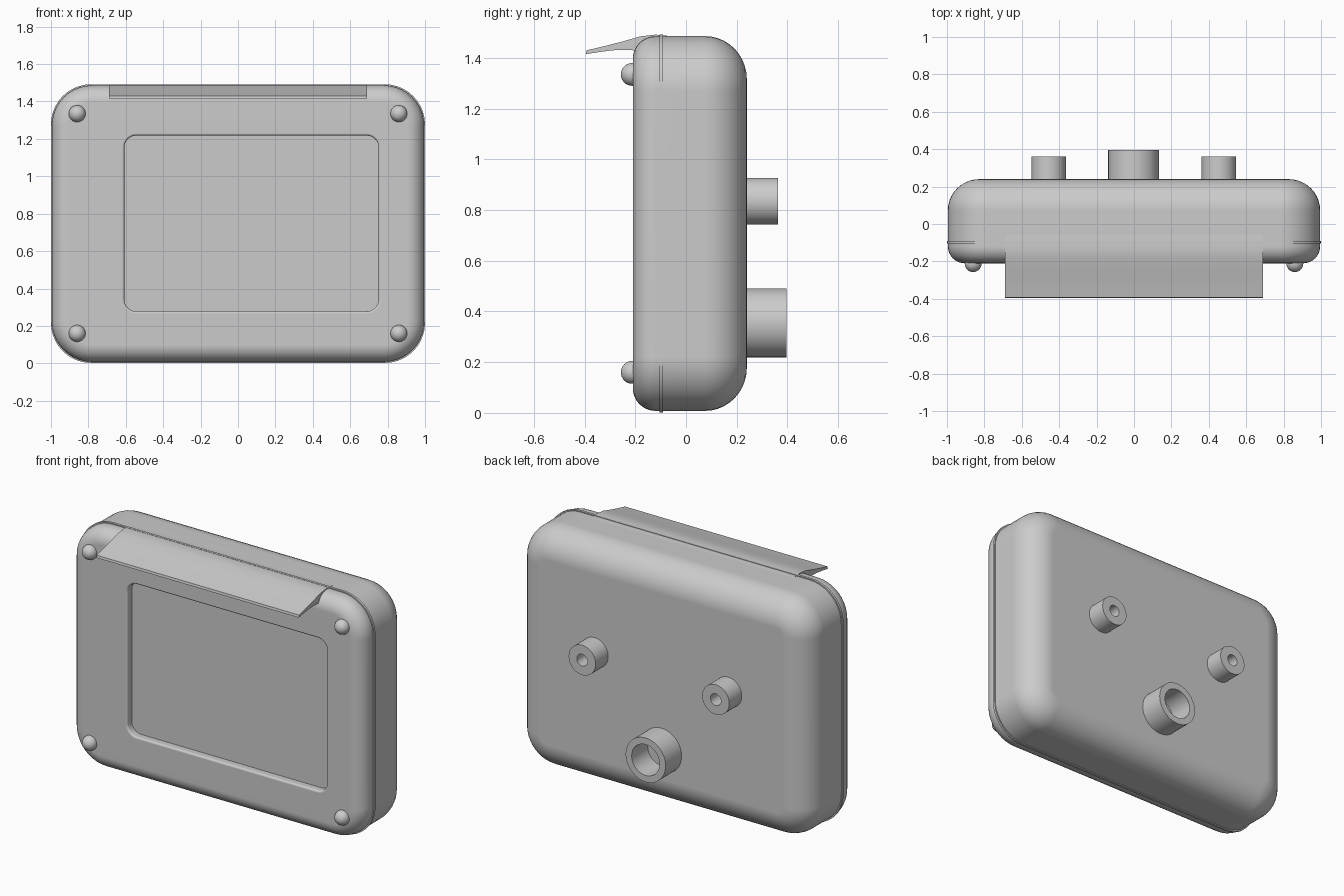
import bpy
import bmesh
from math import sin, cos, pi

if "Cube" in bpy.data.objects:
    bpy.data.objects.remove(bpy.data.objects["Cube"])

grey = bpy.data.materials.new("plain grey")
grey.use_nodes = True
grey.diffuse_color = (0.6, 0.6, 0.6, 1)
grey.node_tree.nodes["Principled BSDF"].inputs["Base Color"].default_value = (0.6, 0.6, 0.6, 1)

MID = 0.747          # height of the case centre
HALF_X, HALF_Z = 0.995, 0.739


def finish(name, bm, angle=35):
    bmesh.ops.recalc_face_normals(bm, faces=bm.faces)
    mesh = bpy.data.meshes.new(name)
    bm.to_mesh(mesh)
    bm.free()
    mesh.materials.append(grey)
    obj = bpy.data.objects.new(name, mesh)
    bpy.context.collection.objects.link(obj)
    bpy.ops.object.select_all(action="DESELECT")
    obj.select_set(True)
    bpy.context.view_layer.objects.active = obj
    bpy.ops.object.shade_smooth_by_angle(angle=angle * pi / 180)
    weighted = obj.modifiers.new("even shading", "WEIGHTED_NORMAL")
    weighted.keep_sharp = True
    return obj


def loft(name, rings, closed=False):
    """Skin a row of equal-length rings; cap both ends unless closed."""
    bm = bmesh.new()
    loops = [[bm.verts.new(p) for p in ring] for ring in rings]
    pairs = list(zip(loops, loops[1:]))
    if closed:
        pairs.append((loops[-1], loops[0]))
    else:
        bm.faces.new(loops[0])
        bm.faces.new(loops[-1])
    for a, b in pairs:
        for i in range(len(a)):
            j = (i + 1) % len(a)
            bm.faces.new((a[i], a[j], b[j], b[i]))
    return finish(name, bm)


def rounded_rect(y, hx, hz, r, cx=0, cz=MID, steps=10):
    ring = []
    for k, (sx, sz) in enumerate(((1, 1), (-1, 1), (-1, -1), (1, -1))):
        for i in range(steps + 1):
            a = (k + i / steps) * pi / 2
            ring.append((cx + sx * (hx - r) + r * cos(a), y, cz + sz * (hz - r) + r * sin(a)))
    return ring


def case_ring(y, inset):
    return rounded_rect(y, HALF_X - inset, HALF_Z - inset, 0.215 - inset)


def screen_ring(y, grow):
    return rounded_rect(y, 0.68 + grow, 0.47 + grow, 0.065 + grow, 0.072, 0.748)


# Case: soft back edge, tighter front edge, then a recessed screen
quarter = [i / 10 * pi / 2 for i in range(11)]
rings = [case_ring(0.075 + 0.165 * cos(a), 0.17 * (1 - sin(a))) for a in quarter]
rings += [case_ring(-0.12 - 0.09 * sin(a), 0.09 * (1 - cos(a))) for a in quarter]
rings += [screen_ring(-0.198 - 0.012 * cos(a), 0.012 * (1 - sin(a))) for a in quarter[::2]]
rings.append(screen_ring(-0.165, 0))
loft("case", rings)

# Thin band where the two shells meet
loft("seam_band", [rounded_rect(y, 1.0, 0.745, 0.215) for y in (-0.09, -0.105)])

# Sun visor over the top front edge
profile = [(-0.395, 1.415), (-0.392, 1.43), (-0.32, 1.447), (-0.25, 1.465), (-0.18, 1.485),
           (-0.12, 1.492), (-0.05, 1.485), (-0.05, 1.46), (-0.2, 1.43), (-0.27, 1.432), (-0.33, 1.425)]
loft("visor", [[(x, y, z) for y, z in profile] for x in (-0.69, 0.69)])

# Four ball studs on the front
for side, x in (("right", -0.86), ("left", 0.86)):
    for level, z in (("lower", 0.16), ("upper", 1.335)):
        bm = bmesh.new()
        bmesh.ops.create_uvsphere(bm, u_segments=32, v_segments=16, radius=0.045)
        bmesh.ops.translate(bm, verts=bm.verts, vec=(x, -0.212, z))
        finish(f"{level}_{side}_stud", bm)


# Hollow sockets on the back
def socket(name, x, z, outer, inner, end):
    section = ((outer, 0.22), (outer, end), (inner, end), (inner, 0.22))
    turns = [i / 48 * 2 * pi for i in range(48)]
    loft(name, [[(x + r * cos(a), y, z + r * sin(a)) for a in turns] for r, y in section], True)


socket("right_socket", -0.456, 0.835, 0.092, 0.036, 0.362)
socket("left_socket", 0.454, 0.835, 0.092, 0.036, 0.362)
socket("main_socket", -0.002, 0.355, 0.136, 0.095, 0.396)
